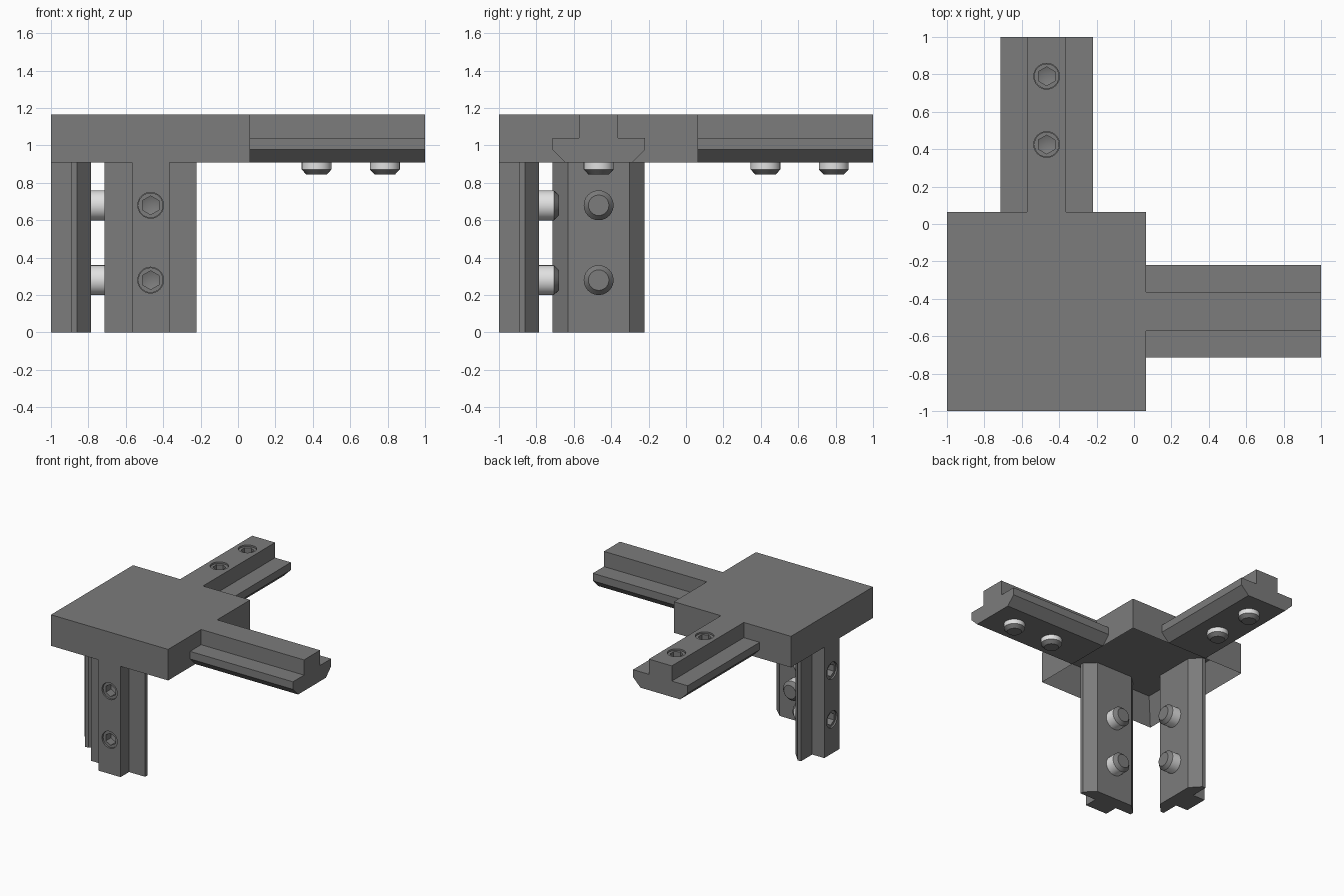
import bpy, bmesh, math
from mathutils import Matrix, Vector

if "Cube" in bpy.data.objects:
    bpy.data.objects.remove(bpy.data.objects["Cube"], do_unlink=True)


def material(name, value):
    mat = bpy.data.materials.new(name)
    mat.use_nodes = True
    colour = (value, value, value, 1)
    mat.diffuse_color = colour
    mat.node_tree.nodes["Principled BSDF"].inputs["Base Color"].default_value = colour
    return mat


GREY = material("dark grey metal", 0.2)
BRIGHT = material("bright steel", 0.75)


def finish(name, bm, frame=None, smooth=False):
    if frame:
        bm.transform(frame)
    bmesh.ops.recalc_face_normals(bm, faces=bm.faces)
    mesh = bpy.data.meshes.new(name)
    bm.to_mesh(mesh)
    bm.free()
    mesh.materials.append(GREY)
    mesh.materials.append(BRIGHT)
    obj = bpy.data.objects.new(name, mesh)
    bpy.context.collection.objects.link(obj)
    if smooth:
        bpy.ops.object.select_all(action='DESELECT')
        obj.select_set(True)
        bpy.context.view_layer.objects.active = obj
        bpy.ops.object.shade_smooth_by_angle(angle=math.radians(30))
    return obj


def frame_from(lateral, depth, length, origin):
    """Local x = across the bar, y = inward from its outer face, z = along it."""
    m = Matrix((lateral, depth, length)).transposed().to_4x4()
    m.translation = Vector(origin)
    return m


def prism(name, half_profile, start, end, frame):
    bm = bmesh.new()
    outline = half_profile + [(-x, y) for x, y in reversed(half_profile)]
    face = bm.faces.new([bm.verts.new((x, y, start)) for x, y in outline])
    out = bmesh.ops.extrude_face_region(bm, geom=[face])
    top = [v for v in out["geom"] if isinstance(v, bmesh.types.BMVert)]
    bmesh.ops.translate(bm, verts=top, vec=(0, 0, end - start))
    return finish(name, bm, frame)


def drill(obj, spots, frame, radius=0.069, depth=0.1):
    """Blind holes for the screw heads."""
    bm = bmesh.new()
    for s in spots:
        place = Matrix.Translation((0, 0, s)) @ Matrix.Rotation(math.pi / 2, 4, 'X')
        bmesh.ops.create_cone(bm, cap_ends=True, segments=32, radius1=radius,
                              radius2=radius, depth=2 * depth, matrix=place)
    cutter = finish("hole_cutter", bm, frame)
    cutter.hide_render = True
    mod = obj.modifiers.new("holes", 'BOOLEAN')
    mod.operation, mod.solver, mod.object = 'DIFFERENCE', 'EXACT', cutter
    bpy.ops.object.select_all(action='DESELECT')
    obj.select_set(True)
    bpy.context.view_layer.objects.active = obj
    bpy.ops.object.modifier_apply(modifier=mod.name)
    bpy.data.objects.remove(cutter, do_unlink=True)


def screw(name, spot, frame, sides=24):
    bm = bmesh.new()

    def ring(radius, depth, n):
        return [bm.verts.new((radius * math.sin(2 * math.pi * i / n), depth,
                              spot + radius * math.cos(2 * math.pi * i / n)))
                for i in range(n)]

    def band(a, b, mat=0):
        for i in range(len(a)):
            j = (i + 1) % len(a)
            bm.faces.new((a[i], a[j], b[j], b[i])).material_index = mat

    # Body from head to chamfered tip
    head = ring(0.067, 0.012, sides)
    neck = ring(0.067, 0.19, sides)
    shank = ring(0.08, 0.19, sides)
    shoulder = ring(0.08, 0.293, sides)
    tip = ring(0.055, 0.32, sides)
    band(head, neck)
    band(neck, shank)
    band(shank, shoulder, 1)
    band(shoulder, tip)
    bm.faces.new(tip)
    # Hex socket with a conical floor
    rim = ring(0.05, 0.012, 6)
    floor = ring(0.05, 0.08, 6)
    apex = bm.verts.new((0, 0.1, spot))
    step = sides // 6
    for i in range(6):
        j = (i + 1) % 6
        for k in range(step):
            bm.faces.new((rim[i], head[i * step + k], head[(i * step + k + 1) % sides]))
        bm.faces.new((rim[i], head[j * step], rim[j]))
        bm.faces.new((floor[i], floor[j], apex))
    band(rim, floor)
    finish(name, bm, frame, smooth=True)


# Corner cap with a hollow underside
LOW, HIGH, BASE, TOP = -1.0, 0.065, 0.91, 1.165
WALL, CEILING, MID = 0.11, 1.12, -0.467
bm = bmesh.new()
size, centre = HIGH - LOW, (HIGH + LOW) / 2
bmesh.ops.create_cube(bm, size=1, matrix=Matrix.Translation(
    (centre, centre, (BASE + TOP) / 2)) @ Matrix.Diagonal((size, size, TOP - BASE, 1)))
bm.normal_update()
under = min(bm.faces, key=lambda f: f.calc_center_median().z)
bmesh.ops.inset_region(bm, faces=[under], thickness=WALL)
for v in under.verts:
    v.co.z = CEILING
finish("corner_cap", bm)

# Bar profiles: stem, wide flange, chamfered inner side
arm_profile = [(0.104, 0), (0.104, 0.125), (0.248, 0.125), (0.248, 0.187), (0.18, 0.255)]
leg_profile = [(0.1, 0), (0.1, 0.11), (0.246, 0.11), (0.246, 0.14), (0.165, 0.215)]

X, Y, Z = (1, 0, 0), (0, 1, 0), (0, 0, 1)
DOWN = (0, 0, -1)
bars = {
    "left_arm": (arm_profile, frame_from(Y, DOWN, X, (0, MID, TOP)), HIGH, 1, (0.42, 0.785)),
    "back_arm": (arm_profile, frame_from(X, DOWN, Y, (MID, 0, TOP)), HIGH, 1, (0.425, 0.79)),
    "front_leg": (leg_profile, frame_from(X, Y, Z, (MID, LOW, 0)), 0, BASE, (0.28, 0.68)),
    "right_leg": (leg_profile, frame_from(Y, X, Z, (LOW, MID, 0)), 0, BASE, (0.28, 0.68)),
}
for name, (profile, frame, start, end, spots) in bars.items():
    bar = prism(name, profile, start, end, frame)
    drill(bar, spots, frame)
    for i, s in enumerate(spots):
        screw(f"{name}_screw_{i + 1}", s, frame)
    if name.endswith("leg"):
        # Flange carried on into the hollow cap
        prism(name + "_root", profile[2:], BASE, CEILING, frame)
